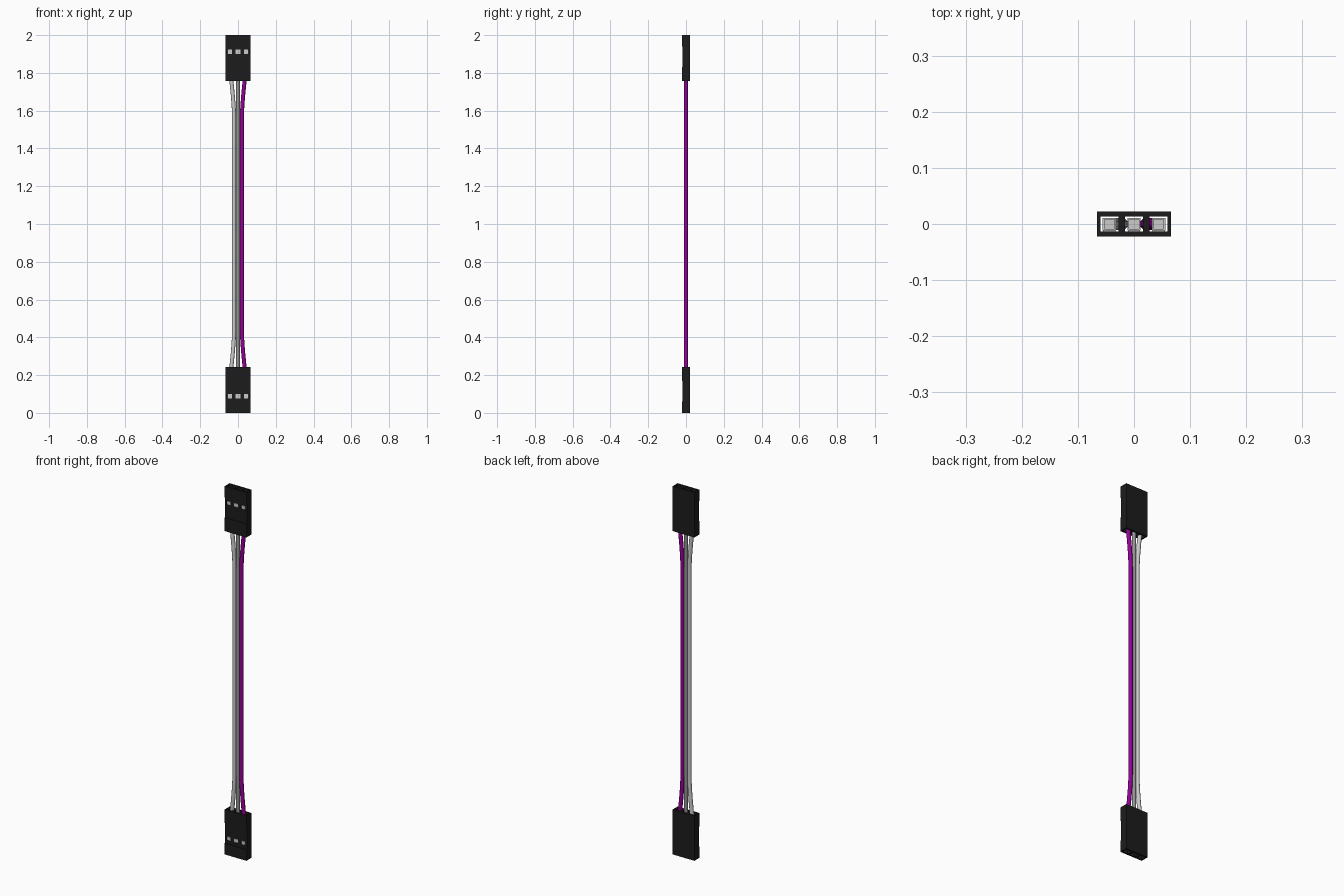
import bpy
from mathutils import Vector

if "Cube" in bpy.data.objects:
    bpy.data.objects.remove(bpy.data.objects["Cube"])

PITCH = 0.044
HALF = 1.0          # mirror plane height


def material(name, rgb):
    m = bpy.data.materials.new(name)
    m.diffuse_color = (*rgb, 1)
    m.use_nodes = True
    m.node_tree.nodes["Principled BSDF"].inputs["Base Color"].default_value = m.diffuse_color
    return m


def box(name, lo, hi, mat=None):
    """Box between two corners, with its origin on the mirror plane."""
    x, y, z = zip(lo, hi)
    verts = [(a, b, c - HALF) for c in z for b in y for a in x]
    faces = [(0, 2, 3, 1), (4, 5, 7, 6), (0, 1, 5, 4),
             (2, 6, 7, 3), (0, 4, 6, 2), (1, 3, 7, 5)]
    me = bpy.data.meshes.new(name)
    me.from_pydata(verts, [], faces)
    ob = bpy.data.objects.new(name, me)
    ob.location.z = HALF
    bpy.context.collection.objects.link(ob)
    if mat:
        me.materials.append(mat)
    return ob


def cut(target, lo, hi):
    cutter = box("cutter", lo, hi)
    cutter.hide_render = True
    bpy.context.view_layer.objects.active = target
    mod = target.modifiers.new("cut", 'BOOLEAN')
    mod.operation = 'DIFFERENCE'
    mod.solver = 'EXACT'
    mod.object = cutter
    bpy.ops.object.modifier_apply(modifier=mod.name)
    bpy.data.objects.remove(cutter)


def mirror_z(ob):
    mod = ob.modifiers.new("other_end", 'MIRROR')
    mod.use_axis = (False, False, True)
    mod.use_clip = False
    mod.merge_threshold = 0.00001


black = material("black_plastic", (0.012, 0.012, 0.012))
metal = material("metal", (0.8, 0.8, 0.8))
wire_mats = [material("wire_white", (0.75, 0.75, 0.75)),
             material("wire_grey", (0.3, 0.3, 0.3)),
             material("wire_purple", (0.3, 0.0, 0.32))]

# Connector housing: shallow front recess, through channels, latch windows
housing = box("housing", (-0.066, -0.022, 0), (0.066, 0.022, 0.243), black)
cut(housing, (-0.1, -0.05, 0.06), (0.1, -0.0175, 0.17))
for i in (-1, 0, 1):
    x = i * PITCH
    cut(housing, (x - 0.016, -0.013, -0.05), (x + 0.016, 0.013, 0.3))
    cut(housing, (x - 0.013, -0.05, 0.077), (x + 0.013, 0.0, 0.1))
mirror_z(housing)

for i, mat in zip((-1, 0, 1), wire_mats):
    x = i * PITCH
    # Metal terminal sleeve with its latch filling the window
    t = box("terminal", (x - 0.012, -0.0115, 0.02), (x + 0.012, 0.011, 0.14), metal)
    cut(t, (x - 0.009, -0.0085, -0.05), (x + 0.009, 0.008, 0.125))
    mirror_z(t)
    latch = box("terminal_latch", (x - 0.011, -0.0165, 0.079), (x + 0.011, -0.0105, 0.098), metal)
    mirror_z(latch)

    # Wire fanning out from the flat ribbon into the housing
    cu = bpy.data.curves.new("wire", 'CURVE')
    cu.dimensions = '3D'
    cu.bevel_depth = 0.0105
    cu.bevel_resolution = 4
    cu.resolution_u = 8
    cu.use_fill_caps = True
    sp = cu.splines.new('BEZIER')
    sp.bezier_points.add(3)
    xi = i * 0.021
    path = [(i * 0.044, 0.14), (xi, 0.44), (xi, 1.56), (i * 0.044, 1.86)]
    offs = [((0, -0.05), (-i * 0.006, 0.1)), ((0, -0.1), (0, 0.2)),
            ((0, -0.2), (0, 0.1)), ((-i * 0.006, -0.1), (0, 0.05))]
    for p, (px, pz), (l, r) in zip(sp.bezier_points, path, offs):
        p.handle_left_type = p.handle_right_type = 'FREE'
        p.co = (px, 0, pz)
        p.handle_left = Vector((px + l[0], 0, pz + l[1]))
        p.handle_right = Vector((px + r[0], 0, pz + r[1]))
    cu.materials.append(mat)
    wire = bpy.data.objects.new("wire", cu)
    bpy.context.collection.objects.link(wire)
